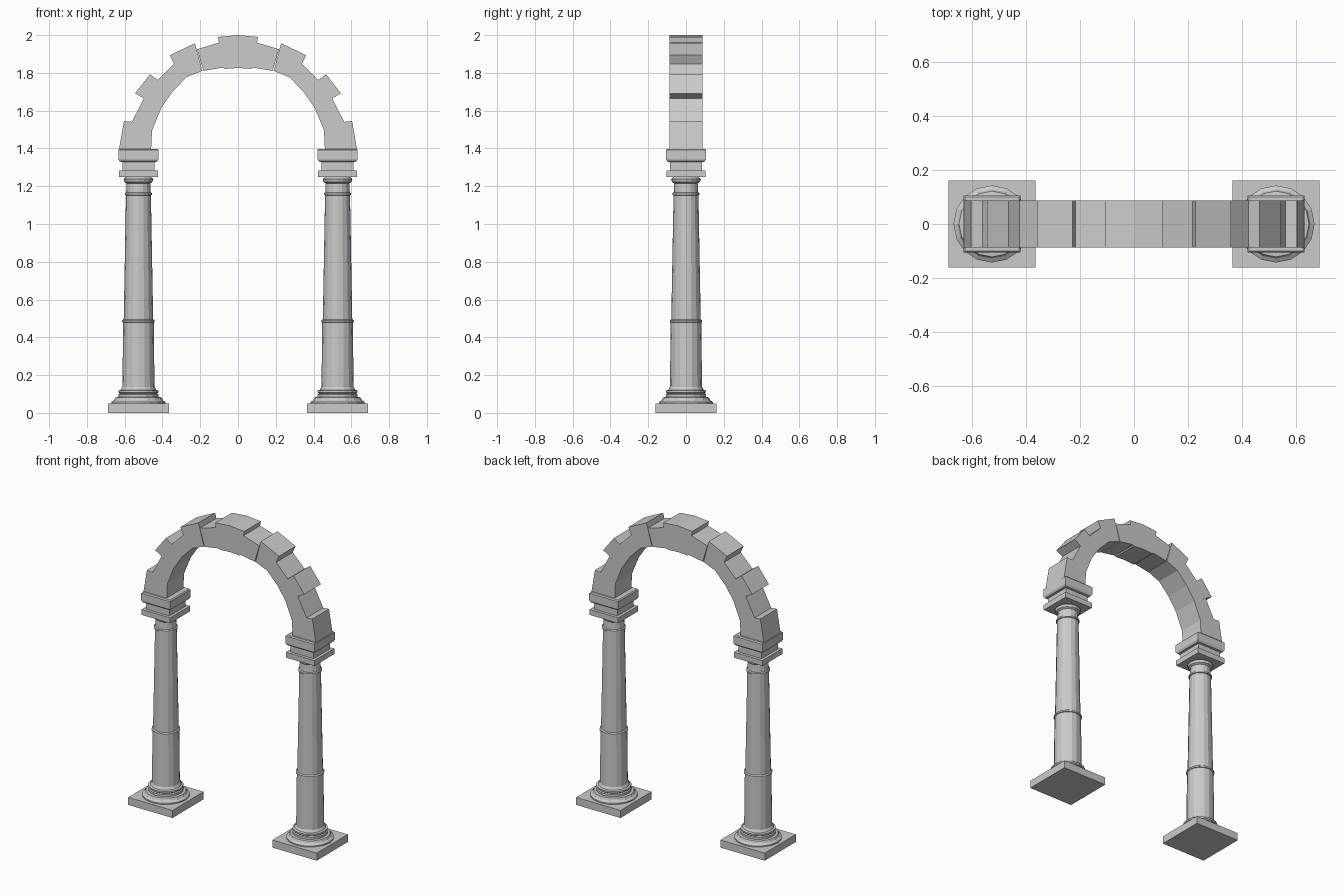
import bpy, bmesh, math

if "Cube" in bpy.data.objects:
    bpy.data.objects.remove(bpy.data.objects["Cube"])

stone = bpy.data.materials.new("grey stone")
stone.diffuse_color = (0.6, 0.6, 0.6, 1)
stone.use_nodes = True
stone.node_tree.nodes["Principled BSDF"].inputs["Base Color"].default_value = stone.diffuse_color
CX, SIDES, DEPTH = 0.527, 16, 0.087


def finish(name, bm):
    bmesh.ops.recalc_face_normals(bm, faces=bm.faces)
    me = bpy.data.meshes.new(name)
    bm.to_mesh(me)
    bm.free()
    me.materials.append(stone)
    ob = bpy.data.objects.new(name, me)
    bpy.context.collection.objects.link(ob)
    return ob


def stack(name, cx, rings, n, turn=0.0):
    """Closed solid from (radius, z) rings with n sides."""
    bm = bmesh.new()
    loops = []
    for r, z in rings:
        loops.append([bm.verts.new((cx + r * math.cos(turn + math.tau * i / n),
                                    r * math.sin(turn + math.tau * i / n), z)) for i in range(n)])
    for a, b in zip(loops, loops[1:]):
        for i in range(n):
            j = (i + 1) % n
            bm.faces.new((a[i], a[j], b[j], b[i]))
    bm.faces.new(loops[0])
    bm.faces.new(loops[-1])
    return finish(name, bm)


def square(name, cx, rings):
    return stack(name, cx, [(h * math.sqrt(2), z) for h, z in rings], 4, math.pi / 4)


def prism(name, pts):
    """Arch stone: front outline pushed through the wall depth."""
    bm = bmesh.new()
    f = bm.faces.new([bm.verts.new((x, -DEPTH, z)) for x, z in pts])
    new = bmesh.ops.extrude_face_region(bm, geom=[f])["geom"]
    bmesh.ops.translate(bm, vec=(0, 2 * DEPTH, 0),
                        verts=[v for v in new if isinstance(v, bmesh.types.BMVert)])
    return finish(name, bm)


# turned column: foot mouldings, shaft with rings, necking
column = [(0.143, 0.05), (0.143, 0.058), (0.128, 0.068), (0.122, 0.082), (0.106, 0.084),
          (0.106, 0.098), (0.098, 0.102), (0.106, 0.108), (0.106, 0.118), (0.094, 0.122),
          (0.085, 0.138), (0.081, 0.478), (0.086, 0.48), (0.086, 0.49), (0.078, 0.495),
          (0.066, 1.152), (0.072, 1.154), (0.072, 1.164), (0.065, 1.168), (0.062, 1.215),
          (0.074, 1.222), (0.079, 1.238), (0.066, 1.248)]

# left half of the arch, stone by stone
springer = [(-0.46, 1.395), (-0.63, 1.395), (-0.604, 1.545), (-0.562, 1.541),
            (-0.498, 1.665), (-0.407, 1.613), (-0.455, 1.496)]
haunch = [(-0.407, 1.613), (-0.545, 1.692), (-0.466, 1.793), (-0.418, 1.757), (-0.349, 1.698)]
shoulder = [(-0.349, 1.698), (-0.425, 1.762), (-0.339, 1.848), (-0.360, 1.894),
            (-0.228, 1.957), (-0.189, 1.811), (-0.272, 1.777)]

for side, s in (("left", -1), ("right", 1)):
    cx = s * CX
    square(side + "_plinth", cx, [(0.162, 0), (0.162, 0.05)])
    stack(side + "_column", cx, column, SIDES)
    square(side + "_capital", cx, [(0.104, 1.248), (0.104, 1.284), (0.085, 1.284), (0.085, 1.328),
                                   (0.098, 1.33), (0.106, 1.342), (0.106, 1.392), (0.1, 1.398)])
    for name, pts in (("springer", springer), ("haunch", haunch), ("shoulder", shoulder)):
        prism(f"{side}_{name}", [(-s * x, z) for x, z in pts])

# keystone with stepped crown
half = [(-0.183, 1.811), (-0.217, 1.925), (-0.101, 1.96), (-0.106, 1.99), (0, 2.0)]
under = [(0, 1.826), (-0.07, 1.821), (-0.08, 1.828)]
prism("keystone", half + [(-x, z) for x, z in half[-2::-1]]
      + [(-x, z) for x, z in under[::-1]] + under[1:])
